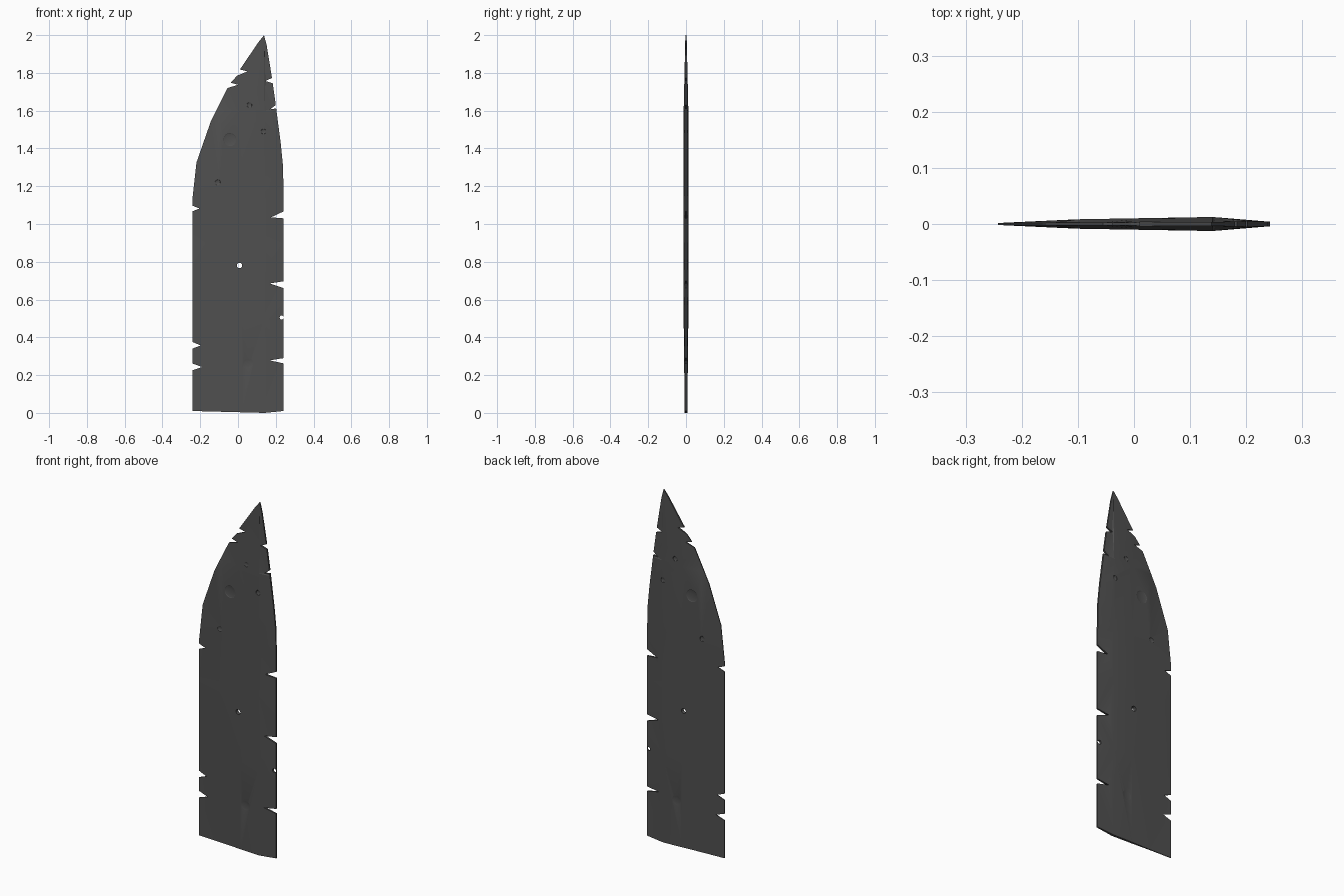
import bpy, bmesh
from mathutils import Vector

if "Cube" in bpy.data.objects:
    bpy.data.objects.remove(bpy.data.objects["Cube"])

# Blade outline (x, z), clockwise from the bottom left, with nicks along both edges
OUTLINE = [(-.242, .01), (-.242, .225), (-.19, .243), (-.242, .262), (-.242, .34),
           (-.197, .357), (-.242, .376), (-.242, 1.067), (-.203, 1.082), (-.242, 1.097),
           (-.242, 1.125), (-.22, 1.325), (-.145, 1.54), (-.055, 1.72), (0, 1.737),
           (-.038, 1.748), (-.005, 1.785), (.05, 1.808), (.01, 1.818), (.11, 1.965),
           (.138, 2), (.152, 1.945), (.18, 1.773), (.145, 1.757), (.184, 1.745),
           (.2, 1.63), (.17, 1.607), (.202, 1.612), (.226, 1.43), (.238, 1.31),
           (.242, 1.13), (.242, 1.067), (.174, 1.035), (.242, 1.03), (.242, .697),
           (.167, .685), (.242, .66), (.242, .29), (.167, .278), (.242, .262),
           (.242, .01), (.14, 0)]
HOLES = [(.008, .78, .014), (.231, .505, .011)]
DENTS = [(-.043, 1.447, .035), (.05, .26, .034), (.06, 1.63, .014),
         (.135, 1.49, .014), (-.13, .09, .013), (-.108, 1.22, .015)]


def half_thickness(x, z):
    """Thick spine near the back edge, thin cutting edge, thinner tip."""
    if x < .14:
        t = .006 + .0065 * (x + .24) / .38
    else:
        t = .0125 - .005 * (x - .14) / .1
    return t * (1 - .5 * max(0, z - 1.6) / .4)


steel = bpy.data.materials.new("dark_steel")
steel.diffuse_color = (.08, .08, .08, 1)
steel.use_nodes = True
steel.node_tree.nodes["Principled BSDF"].inputs["Base Color"].default_value = steel.diffuse_color


def finish(name, bm):
    me = bpy.data.meshes.new(name)
    bm.to_mesh(me)
    bm.free()
    ob = bpy.data.objects.new(name, me)
    bpy.context.collection.objects.link(ob)
    me.materials.append(steel)
    return ob


# Blade: flat sheet with an inset rim, split along the bevel lines, then mirrored in y
bm = bmesh.new()
bm.faces.new([bm.verts.new((x, 0, z)) for x, z in OUTLINE])
bmesh.ops.inset_region(bm, faces=bm.faces[:], thickness=.007, use_even_offset=False)
cuts = [((x, 0, 0), (1, 0, 0)) for x in (-.1, .02, .14)]
cuts += [((0, 0, z), (0, 0, 1)) for z in (.5, .9, 1.2, 1.6)]
for co, no in cuts:
    bmesh.ops.bisect_plane(bm, geom=bm.verts[:] + bm.edges[:] + bm.faces[:],
                           dist=1e-5, plane_co=co, plane_no=no)
bmesh.ops.triangulate(bm, faces=bm.faces[:])
for v in bm.verts:
    t = half_thickness(v.co.x, v.co.z)
    edge = .3 if v.co.x < 0 else .55
    v.co.y = -t * (edge if v.is_boundary else 1)
rim = [e for e in bm.edges if e.is_boundary]
copy = bmesh.ops.duplicate(bm, geom=bm.verts[:] + bm.edges[:] + bm.faces[:])
twin = copy["vert_map"]
for g in copy["geom"]:
    if isinstance(g, bmesh.types.BMVert):
        g.co.y = -g.co.y
for e in rim:
    a, b = e.verts
    bm.faces.new((a, b, twin[b], twin[a]))
bmesh.ops.recalc_face_normals(bm, faces=bm.faces[:])
blade = finish("blade", bm)


def carve(name, build):
    """Cut a temporary shape out of the blade."""
    bm = bmesh.new()
    build(bm)
    cutter = finish(name, bm)
    cutter.hide_render = True
    mod = blade.modifiers.new(name, 'BOOLEAN')
    mod.operation = 'DIFFERENCE'
    mod.solver = 'EXACT'
    mod.object = cutter
    bpy.context.view_layer.objects.active = blade
    bpy.ops.object.modifier_apply(modifier=name)
    bpy.data.objects.remove(cutter)


# Through holes
def holes(bm):
    for x, z, r in HOLES:
        vs = bmesh.ops.create_cone(bm, cap_ends=True, segments=12, radius1=r,
                                   radius2=r, depth=.1)["verts"]
        for v in vs:
            v.co = Vector((v.co.x + x, v.co.z, z - v.co.y))


# Shallow round dents on both faces
def dents(bm):
    for x, z, r in DENTS:
        for side in (-1, 1):
            y = side * half_thickness(x, z)
            vs = bmesh.ops.create_uvsphere(bm, u_segments=16, v_segments=8, radius=1)["verts"]
            for v in vs:
                c = v.co.copy()
                v.co = (x + c.x * r, y + c.z * .0045, z - c.y * r)


carve("hole_cutter", holes)
carve("dent_cutter", dents)

# Smooth faces with crisp bevels
bpy.ops.object.select_all(action='DESELECT')
blade.select_set(True)
bpy.context.view_layer.objects.active = blade
bpy.ops.object.shade_smooth_by_angle(angle=.35)
